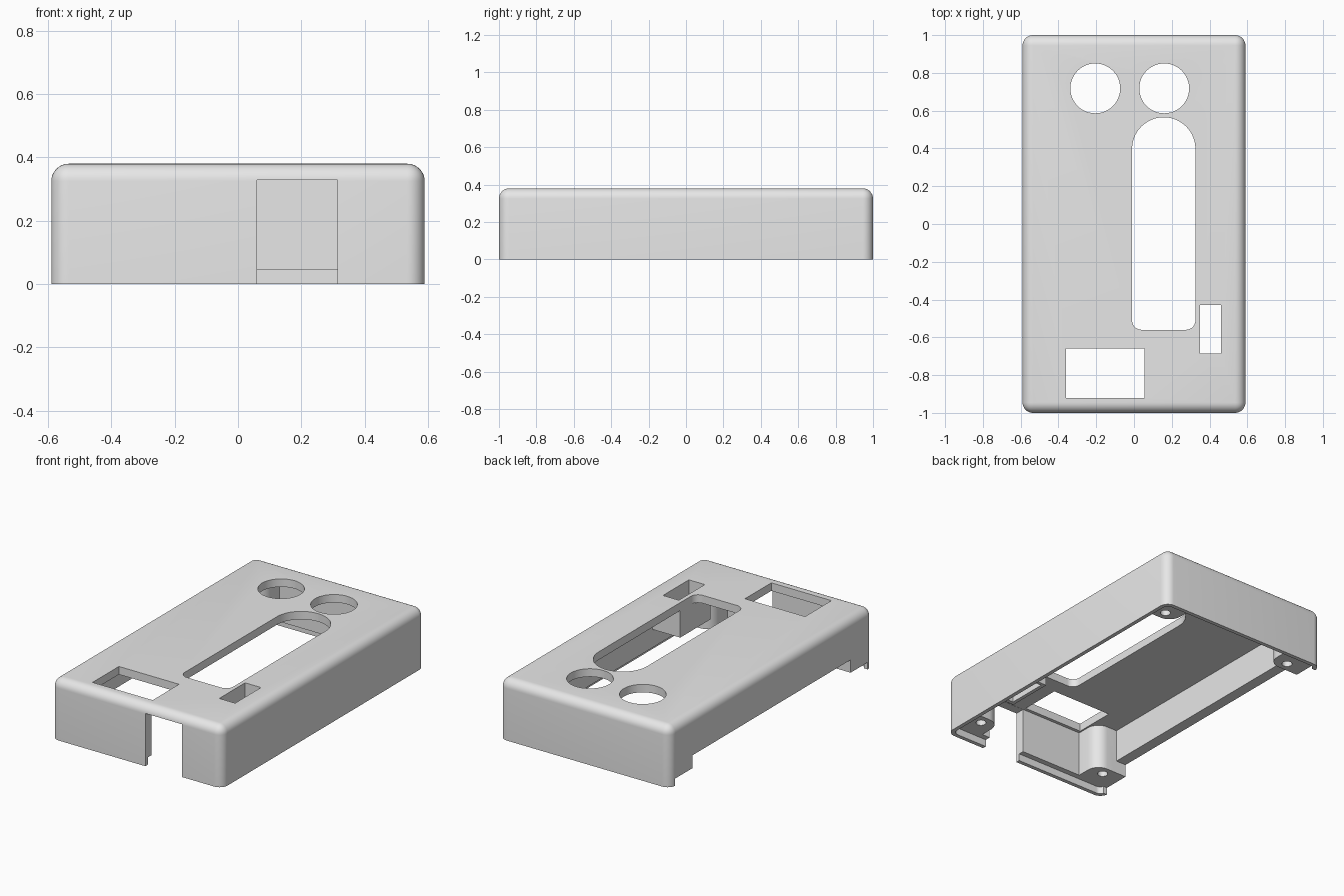
import bpy, bmesh, math
from mathutils import Vector

if "Cube" in bpy.data.objects:
    bpy.data.objects.remove(bpy.data.objects["Cube"], do_unlink=True)

grey = bpy.data.materials.new("plain_grey")
grey.use_nodes = True
colour = (0.8, 0.8, 0.8, 1)
grey.diffuse_color = colour
grey.node_tree.nodes["Principled BSDF"].inputs["Base Color"].default_value = colour


def finish(name, bm):
    bmesh.ops.recalc_face_normals(bm, faces=bm.faces)
    mesh = bpy.data.meshes.new(name)
    bm.to_mesh(mesh)
    bm.free()
    ob = bpy.data.objects.new(name, mesh)
    bpy.context.collection.objects.link(ob)
    mesh.materials.append(grey)
    return ob


def rounded(corners, steps=8):
    """Outline from (x, y, radius) corners, each rounded by an arc."""
    out = []
    for i, (x, y, r) in enumerate(corners):
        p = Vector((x, y))
        a = (Vector(corners[i - 1][:2]) - p).normalized()
        b = (Vector(corners[(i + 1) % len(corners)][:2]) - p).normalized()
        if r == 0:
            out.append(p)
            continue
        centre = p + (a + b) * r
        for k in range(steps + 1):
            t = k / steps * math.pi / 2
            out.append(centre - b * r * math.cos(t) - a * r * math.sin(t))
    return out


def prism(name, outline, z0, z1):
    bm = bmesh.new()
    base = bm.faces.new([bm.verts.new((x, y, z0)) for x, y in outline])
    top = bmesh.ops.extrude_face_region(bm, geom=[base])["geom"]
    bmesh.ops.translate(bm, vec=(0, 0, z1 - z0),
                        verts=[v for v in top if isinstance(v, bmesh.types.BMVert)])
    return finish(name, bm)


def rect(x0, x1, y0, y1, r=0, r_back=None):
    rb = r if r_back is None else r_back
    return rounded([(x0, y0, r), (x1, y0, r), (x1, y1, rb), (x0, y1, rb)], 16)


def circle(x, y, r, n=48):
    return [(x + r * math.cos(math.tau * i / n), y + r * math.sin(math.tau * i / n))
            for i in range(n)]


# Outer body: box with rounded uprights and top rim, square at the bottom
W, H = 0.59, 0.38
bm = bmesh.new()
bmesh.ops.create_cube(bm, size=1)
for v in bm.verts:
    v.co = (v.co.x * 2 * W, v.co.y * 2, (v.co.z + 0.5) * H)
edges = [e for e in bm.edges if max(v.co.z for v in e.verts) > 0.1]
bmesh.ops.bevel(bm, geom=edges, offset=0.055, segments=8, profile=0.5, affect='EDGES')
case = finish("case_shell", bm)


def combine(tool, operation='DIFFERENCE'):
    mod = case.modifiers.new(tool.name, 'BOOLEAN')
    mod.operation, mod.solver, mod.object = operation, 'EXACT', tool
    bpy.context.view_layer.objects.active = case
    bpy.ops.object.modifier_apply(modifier=mod.name)
    bpy.data.objects.remove(tool, do_unlink=True)


# Cavity that leaves a rounded screw post in every corner
IX, IY, PX, PY = 0.52, 0.94, 0.37, 0.78
quarter = [(IX, PY, 0), (PX, PY, 0.08), (PX, IY, 0)]
ring = []
for sx, sy in ((1, 1), (-1, 1), (-1, -1), (1, -1)):
    part = [(x * sx, y * sy, r) for x, y, r in quarter]
    ring += part if sx * sy > 0 else part[::-1]
combine(prism("cavity", rounded(ring), -0.1, 0.33))

# Switch housing under the small window
combine(prism("switch_housing", rect(0.327, 0.54, -0.71, -0.41), 0.16, 0.35), 'UNION')

# Rebate behind the bottom lip
combine(prism("rebate", rect(-0.565, 0.565, -0.975, 0.975, 0.035), -0.1, 0.045))

# Screw holes
for sx in (-1, 1):
    for sy in (-1, 1):
        combine(prism("screw_hole", circle(sx * 0.465, sy * 0.84, 0.03, 24), -0.1, 0.25))

# Openings in the top
combine(prism("long_slot", rect(-0.01, 0.325, -0.56, 0.565, 0.05, 0.1674), 0.2, 0.5))
for x in (-0.205, 0.16):
    combine(prism("round_opening", circle(x, 0.718, 0.132), 0.2, 0.5))
combine(prism("display_window", rect(-0.36, 0.055, -0.92, -0.66), 0.2, 0.5))
combine(prism("switch_window", rect(0.35, 0.46, -0.685, -0.43), 0.1, 0.5))

# Front cable opening, and the lowered edge on the right-hand wall
combine(prism("front_opening", rect(0.06, 0.315, -1.1, -0.9), -0.1, 0.329))
combine(prism("side_lip_gap", rect(-0.7, -0.5, -0.95, 0.95), -0.1, 0.045))
combine(prism("side_opening", rect(-0.7, -0.45, -PY, PY), -0.1, 0.125))

# Smooth the rounded surfaces, keep cut edges crisp
bpy.ops.object.select_all(action='DESELECT')
case.select_set(True)
bpy.context.view_layer.objects.active = case
bpy.ops.object.shade_smooth_by_angle(angle=math.radians(30))
